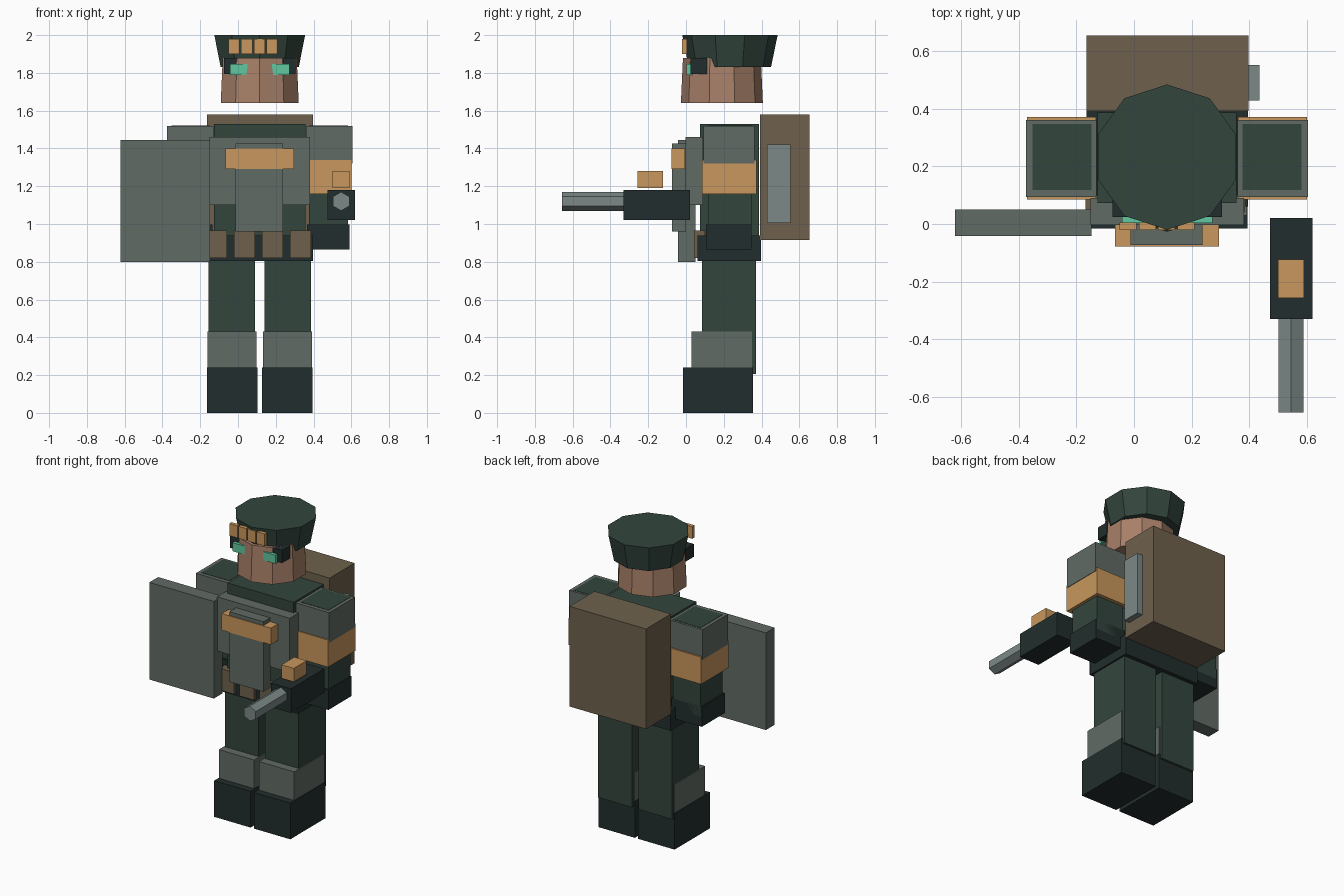
import bpy
import math

CX = 0.115  # the body's own symmetry plane

COLOURS = {
    "green": (0.033, 0.060, 0.047), "dark": (0.016, 0.027, 0.026),
    "armour": (0.120, 0.147, 0.130), "orange": (0.58, 0.31, 0.11),
    "canvas": (0.156, 0.120, 0.074), "skin": (0.39, 0.216, 0.14),
    "mint": (0.12, 0.57, 0.35), "steel": (0.20, 0.246, 0.24),
}
MATS = {}
for key, rgb in COLOURS.items():
    MATS[key] = bpy.data.materials.new(key)
    MATS[key].diffuse_color = (*rgb, 1)


def finish(name, mat):
    ob = bpy.context.object
    ob.name = name
    ob.data.materials.append(MATS[mat])
    return ob


def box(name, mat, x, y, z):
    """Box from (min, max) ranges on each axis."""
    bpy.ops.mesh.primitive_cube_add(
        size=1, location=[(a + b) / 2 for a, b in (x, y, z)])
    bpy.context.object.scale = [b - a for a, b in (x, y, z)]
    return finish(name, mat)


def pair(name, mat, x, y, z):
    """Box on the right side plus its mirror image about the body plane."""
    box(name + "_right", mat, x, y, z)
    box(name + "_left", mat, (2 * CX - x[1], 2 * CX - x[0]), y, z)


def cone(name, mat, sides, r1, r2, loc, depth, rot=(0, 0, 0)):
    bpy.ops.mesh.primitive_cone_add(vertices=sides, radius1=r1, radius2=r2,
                                    depth=depth, location=loc, rotation=rot)
    return finish(name, mat)


# Legs
pair("boot", "dark", (0.127, 0.395), (-0.015, 0.355), (0, 0.24))
pair("shin_guard", "armour", (0.133, 0.392), (0.03, 0.35), (0.22, 0.43))
pair("leg", "green", (0.139, 0.386), (0.085, 0.37), (0.205, 0.85))

# Torso, belt and vest
box("torso", "green", (-0.127, 0.357), (0.073, 0.387), (0.85, 1.53))
box("belt", "dark", (-0.165, 0.397), (0.06, 0.397), (0.805, 0.94))
box("chest_plate", "armour", (-0.152, 0.382), (-0.003, 0.09), (1.10, 1.46))
box("front_panel", "armour", (-0.012, 0.238), (-0.073, 0.0), (0.96, 1.425))
box("chest_band", "orange", (-0.066, 0.296), (-0.078, -0.004), (1.29, 1.40))
for i in range(4):
    x0 = -0.168 + i * 0.148
    box(f"pouch_{i + 1}", "canvas", (x0, x0 + 0.11), (0.042, 0.10), (0.82, 0.965))

# Arms
pair("arm", "green", (0.377, 0.582), (0.118, 0.348), (0.93, 1.522))
pair("shoulder_guard", "armour", (0.36, 0.605), (0.093, 0.362), (1.32, 1.52))
pair("arm_band", "orange", (0.362, 0.602), (0.086, 0.372), (1.16, 1.34))
pair("glove", "dark", (0.366, 0.59), (0.105, 0.348), (0.865, 0.997))

# Head, eyewear and cap
cone("head", "skin", 10, 0.217, 0.206, (CX, 0.19, 1.76), 0.24)
box("eyewear_strap", "dark", (CX - 0.19, CX + 0.19), (0.025, 0.11), (1.795, 1.88))
pair("eye_lens", "mint", (0.18, 0.272), (0.003, 0.035), (1.79, 1.847))
cone("cap", "green", 10, 0.2175, 0.2525, (CX, 0.2325, 1.915), 0.17)
for i in range(4):
    x0 = -0.05 + i * 0.067
    box(f"cap_tab_{i + 1}", "orange", (x0, x0 + 0.059), (-0.02, 0.005), (1.90, 1.98))

# Backpack with side canister
box("backpack", "canvas", (-0.165, 0.398), (0.393, 0.655), (0.915, 1.58))
box("pack_side_panel", "steel", (0.39, 0.437), (0.43, 0.553), (1.005, 1.42))

# Shield
box("shield", "armour", (-0.622, -0.148), (-0.042, 0.05), (0.80, 1.445))

# Launcher held in front of the right hand
box("launcher_body", "dark", (0.473, 0.62), (-0.33, 0.02), (1.02, 1.18))
box("launcher_sight", "orange", (0.50, 0.59), (-0.257, -0.123), (1.19, 1.28))
cone("launcher_barrel", "steel", 6, 0.05, 0.05, (0.546, -0.483, 1.12), 0.345,
     (math.radians(90), 0, 0))
